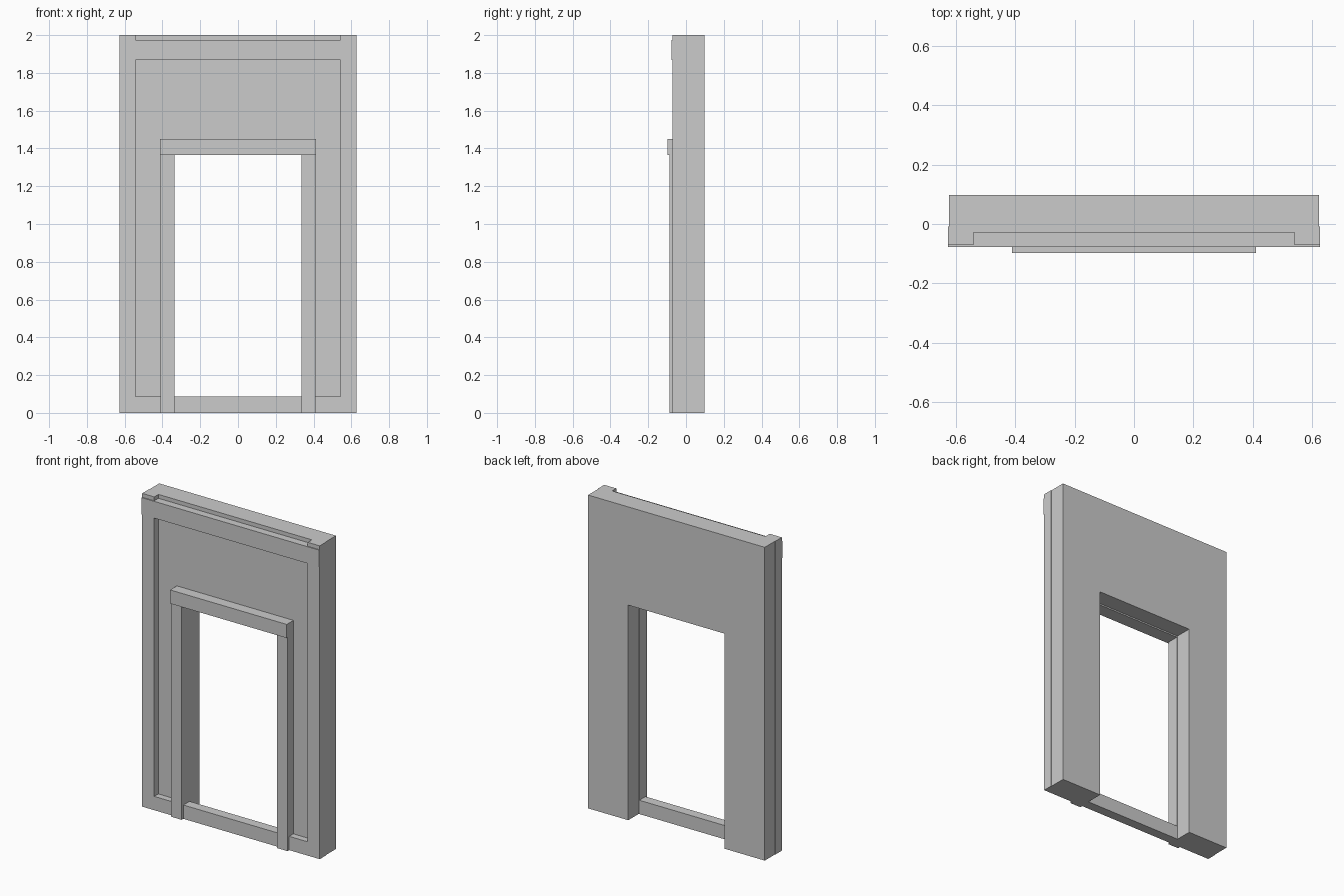
import bpy
import bmesh

cube = bpy.data.objects.get("Cube")
if cube:
    bpy.data.objects.remove(cube, do_unlink=True)

grey = bpy.data.materials.new("plain grey")
grey.use_nodes = True
colour = (0.6, 0.6, 0.6, 1)
grey.diffuse_color = colour
grey.node_tree.nodes["Principled BSDF"].inputs["Base Color"].default_value = colour


def slab(name, outline, front, back):
    """Extrude an outline in x and z from the front depth to the back depth."""
    bm = bmesh.new()
    face = bm.faces.new([bm.verts.new((x, front, z)) for x, z in outline])
    new = bmesh.ops.extrude_face_region(bm, geom=[face])["geom"]
    moved = [v for v in new if isinstance(v, bmesh.types.BMVert)]
    bmesh.ops.translate(bm, verts=moved, vec=(0, back - front, 0))
    bmesh.ops.recalc_face_normals(bm, faces=bm.faces)
    mesh = bpy.data.meshes.new(name)
    bm.to_mesh(mesh)
    bm.free()
    mesh.materials.append(grey)
    obj = bpy.data.objects.new(name, mesh)
    bpy.context.collection.objects.link(obj)
    return obj


def bar(name, x0, x1, z0, z1, front, back):
    return slab(name, [(x0, z0), (x1, z0), (x1, z1), (x0, z1)], front, back)


OUTER, TOP = 0.627, 2.0
FRAME_FRONT, FRAME_BACK = -0.071, -0.009

# Wall with the doorway cut out
w, d, h = 0.624, 0.34, 1.373
slab("wall", [(-w, 0), (-d, 0), (-d, h), (d, h), (d, 0), (w, 0), (w, TOP), (-w, TOP)],
     -0.029, 0.097)

# Raised border around the wall face, and posts of the door trim
for side, s in (("left", 1), ("right", -1)):
    bar(side + "_border_post", s * 0.542, s * OUTER, 0, TOP, FRAME_FRONT, FRAME_BACK)
    bar(side + "_door_post", s * 0.336, s * 0.411, 0, 1.45, -0.088, FRAME_BACK)

# Cross pieces
bar("top_rail", -OUTER, OUTER, 1.868, 1.975, -0.077, FRAME_BACK)
bar("bottom_sill", -OUTER, OUTER, 0, 0.088, FRAME_FRONT, FRAME_BACK)
bar("door_lintel", -0.412, 0.412, 1.364, 1.451, -0.097, FRAME_BACK)
